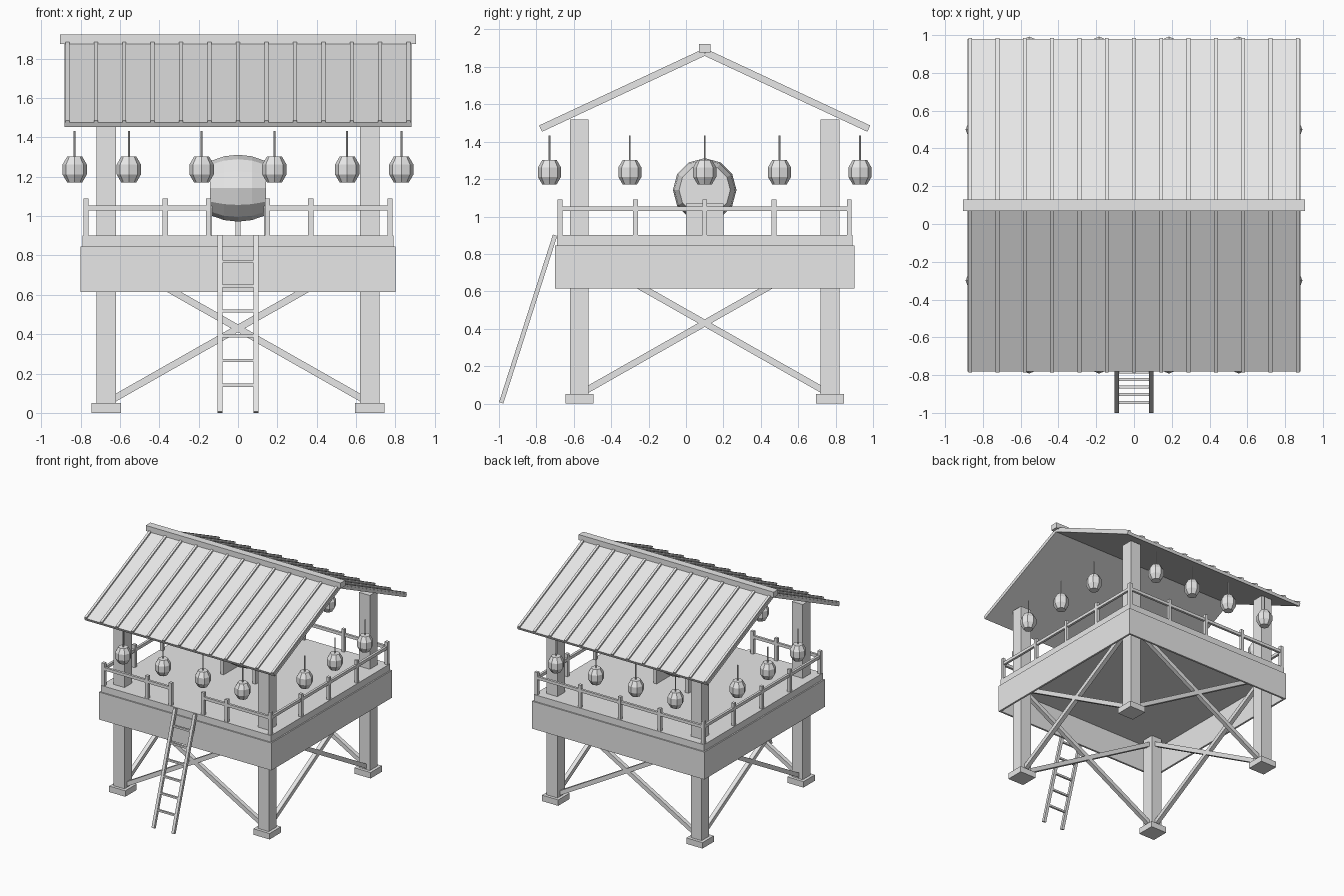
import bpy, bmesh, math
from mathutils import Vector, Matrix

if "Cube" in bpy.data.objects:
    bpy.data.objects.remove(bpy.data.objects["Cube"], do_unlink=True)

CY = 0.10      # middle of the tower in y
POST = 0.67    # half spacing of the main posts
RAIL = 0.773   # half spacing of the railing

grey = bpy.data.materials.new("plain_grey")
grey.use_nodes = True
tone = (0.8, 0.8, 0.8, 1)
grey.diffuse_color = tone
grey.node_tree.nodes["Principled BSDF"].inputs["Base Color"].default_value = tone


def finish(name, bm):
    bmesh.ops.recalc_face_normals(bm, faces=bm.faces)
    mesh = bpy.data.meshes.new(name)
    bm.to_mesh(mesh)
    bm.free()
    mesh.materials.append(grey)
    obj = bpy.data.objects.new(name, mesh)
    bpy.context.collection.objects.link(obj)
    return obj


def add_box(bm, centre, size, rot=Matrix()):
    m = Matrix.Translation(centre) @ rot @ Matrix.Diagonal((*size, 1))
    bmesh.ops.create_cube(bm, size=1, matrix=m)


def box(name, centre, size):
    bm = bmesh.new()
    add_box(bm, centre, size)
    return finish(name, bm)


def add_beam(bm, a, b, width, depth):
    """Square-ended beam from a to b; width lies level."""
    a, b = Vector(a), Vector(b)
    along = (b - a).normalized()
    side = along.cross(Vector((0, 0, 1))).normalized()
    rot = Matrix((side, along.cross(side), along)).transposed().to_4x4()
    add_box(bm, (a + b) / 2, (width, depth, (b - a).length), rot)


def add_lathe(bm, profile, sides, place):
    """Spin (radius, height) points about z, cap both ends, then place."""
    rings = []
    for r, h in profile:
        turn = [2 * math.pi * i / sides for i in range(sides)]
        rings.append([bm.verts.new(place @ Vector((r * math.cos(t), r * math.sin(t), h)))
                      for t in turn])
    for low, high in zip(rings, rings[1:]):
        for i in range(sides):
            j = (i + 1) % sides
            bm.faces.new((low[i], low[j], high[j], high[i]))
    bm.faces.new(rings[0])
    bm.faces.new(rings[-1])


# Main posts on square feet
for sx, side in ((-1, "right"), (1, "left")):
    for sy, end in ((-1, "front"), (1, "back")):
        x, y = sx * POST, CY + sy * POST
        box(f"{end}_{side}_post", (x, y, 0.785), (0.1, 0.1, 1.47))
        box(f"{end}_{side}_foot", (x, y, 0.025), (0.15, 0.15, 0.05))

# Crossed braces on all four sides
bm = bmesh.new()
for k in range(4):
    turn = Matrix.Translation((0, CY, 0)) @ Matrix.Rotation(k * math.pi / 2, 4, "Z")
    for s in (-1, 1):
        add_beam(bm, turn @ Vector((-s * POST, -POST, 0.05)),
                 turn @ Vector((s * POST, -POST, 0.81)), 0.035, 0.035)
finish("cross_braces", bm)

# Deck floor with a hollow skirt beneath
box("deck_floor", (0, CY, 0.873), (1.58, 1.58, 0.055))
bm = bmesh.new()
for s in (-1, 1):
    add_box(bm, (0, CY + s * 0.792, 0.73), (1.6, 0.016, 0.23))
    add_box(bm, (s * 0.792, CY, 0.73), (0.016, 1.6, 0.23))
finish("deck_skirt", bm)

# Railing, open at the front for the ladder
bm = bmesh.new()
spots = {(s * RAIL, t) for s in (-1, 1) for t in (-RAIL, -0.37, 0, 0.37, RAIL)}
spots |= {(x, RAIL) for x in (-0.37, 0, 0.37)}
spots |= {(x, -RAIL) for x in (-0.37, -0.15, 0.15, 0.37)}
for x, y in sorted(spots):
    add_box(bm, (x, CY + y, 0.995), (0.026, 0.026, 0.19))
add_box(bm, (0, CY + RAIL, 1.042), (2 * RAIL, 0.02, 0.025))
for s in (-1, 1):
    add_box(bm, (s * RAIL, CY, 1.042), (0.02, 2 * RAIL, 0.025))
    add_box(bm, (s * (RAIL + 0.15) / 2, CY - RAIL, 1.042), (RAIL - 0.15, 0.02, 0.025))
finish("railing", bm)

# Pitched roof: two slabs with raised ribs
ridge = Vector((0, CY, 1.872))
pitch = math.radians(25)
length = 0.965
for s, end in ((-1, "front"), (1, "back")):
    rot = Matrix.Rotation(-s * pitch, 4, "X")
    slope = rot @ Vector((0, s, 0))
    up = rot @ Vector((0, 0, 1))
    middle = ridge + slope * length / 2
    bm = bmesh.new()
    add_box(bm, middle, (1.765, length, 0.024), rot)
    finish(f"{end}_roof_slab", bm)
    bm = bmesh.new()
    for i in range(-6, 7):
        add_box(bm, middle + up * 0.018 + Vector((i * 0.1445, 0, 0)),
                (0.02, length, 0.014), rot)
    finish(f"{end}_roof_ribs", bm)
box("ridge_cap", (0, CY, 1.899), (1.81, 0.062, 0.046))

# Hanging lanterns with cords
hung = [(x, CY + s * 0.83) for x in (-0.555, -0.185, 0.185, 0.555) for s in (-1, 1)]
hung += [(s * 0.83, CY + y) for y in (-0.4, 0, 0.4) for s in (-1, 1)]
body = [(0.038, -0.066), (0.062, -0.025), (0.062, 0.025), (0.038, 0.066)]
lanterns, cords = bmesh.new(), bmesh.new()
for x, y in hung:
    add_lathe(lanterns, body, 8, Matrix.Translation((x, y, 1.237)))
    add_lathe(cords, [(0.005, 1.3), (0.005, 1.432)], 6, Matrix.Translation((x, y, 0)))
finish("lanterns", lanterns)
finish("lantern_cords", cords)

# Barrel drum lying across the deck, held by two end boards
bm = bmesh.new()
barrel = [(0.137, -0.142), (0.162, -0.071), (0.17, 0), (0.162, 0.071), (0.137, 0.142)]
add_lathe(bm, barrel, 12, Matrix.Translation((0, CY, 1.142)) @ Matrix.Rotation(math.pi / 2, 4, "Y"))
finish("drum", bm)
for s, side in ((-1, "right"), (1, "left")):
    box(f"{side}_drum_stand", (s * 0.148, CY, 0.985), (0.03, 0.2, 0.17))

# Leaning ladder
foot, top = Vector((0, -0.988, 0.004)), Vector((0, -0.7, 0.9))
bm = bmesh.new()
for s in (-1, 1):
    off = Vector((s * 0.092, 0, 0))
    add_beam(bm, foot + off, top + off, 0.024, 0.024)
for i in range(6):
    p = foot.lerp(top, (0.137 + i * 0.1265) / 0.9)
    add_box(bm, p, (0.18, 0.016, 0.016))
finish("ladder", bm)
